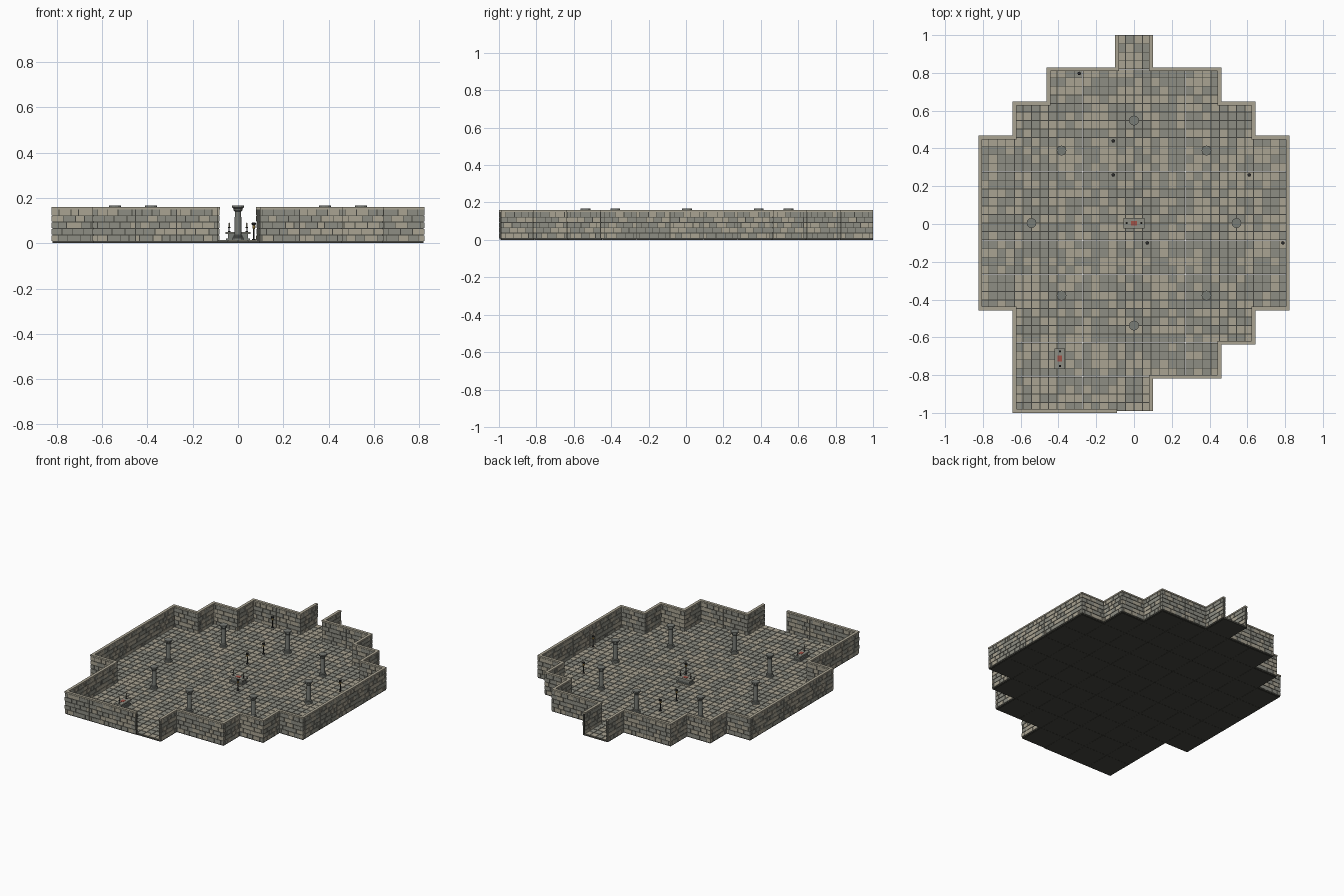
import bpy, bmesh, math, random
from mathutils import Vector

if "Cube" in bpy.data.objects:
    bpy.data.objects.remove(bpy.data.objects["Cube"])

random.seed(4)
H = 0.010                 # half thickness of the walls
T = (2 - H) / 11          # floor grid module
CY = H / 2                # y of the layout centre
FLOOR = 0.014             # top of the floor stones


def material(name, r, g, b):
    m = bpy.data.materials.new(name)
    m.diffuse_color = (r, g, b, 1)
    m.use_nodes = True
    m.node_tree.nodes["Principled BSDF"].inputs["Base Color"].default_value = m.diffuse_color
    return m


GREY = material("grey_stone", 0.27, 0.27, 0.23)
LIGHT = material("light_stone", 0.40, 0.37, 0.29)
MORTAR = material("mortar", 0.06, 0.06, 0.05)
PILLAR = material("pillar_stone", 0.19, 0.20, 0.18)
RED = material("red_cloth", 0.35, 0.08, 0.06)
IRON = material("iron", 0.025, 0.025, 0.025)
GOLD = material("brass", 0.55, 0.36, 0.10)
WAX = material("wax", 0.6, 0.55, 0.42)


class Part:
    """Collects boxes and turned shapes into one mesh object."""

    def __init__(self, name, *mats):
        self.name, self.mats, self.bm = name, mats, bmesh.new()

    def box(self, x0, x1, y0, y1, z0, z1, mat=0):
        v = [self.bm.verts.new((x, y, z)) for z in (z0, z1)
             for x, y in ((x0, y0), (x1, y0), (x1, y1), (x0, y1))]
        quads = [(3, 2, 1, 0), (4, 5, 6, 7)]
        quads += [(i, (i + 1) % 4, (i + 1) % 4 + 4, i + 4) for i in range(4)]
        for q in quads:
            self.bm.faces.new([v[i] for i in q]).material_index = mat

    def turned(self, cx, cy, profile, n, mat=0):
        rings = [[self.bm.verts.new((cx + r * math.cos(math.tau * i / n),
                                     cy + r * math.sin(math.tau * i / n), z))
                  for i in range(n)] for r, z in profile]
        faces = [rings[0][::-1], rings[-1]]
        for a, b in zip(rings, rings[1:]):
            faces += [(a[i], a[(i + 1) % n], b[(i + 1) % n], b[i]) for i in range(n)]
        for f in faces:
            self.bm.faces.new(f).material_index = mat

    def finish(self):
        me = bpy.data.meshes.new(self.name)
        self.bm.to_mesh(me)
        self.bm.free()
        for m in self.mats:
            me.materials.append(m)
        ob = bpy.data.objects.new(self.name, me)
        bpy.context.collection.objects.link(ob)


# Floor: first and last grid cell of every row
rows = {5: (0, 0), 4: (-2, 2), 3: (-3, 3), -3: (-3, 3), -4: (-3, 2), -5: (-3, 0)}
rows.update({j: (-4, 4) for j in range(-2, 3)})
slabs = Part("floor_slabs", MORTAR)
stones = Part("floor_stones", GREY, LIGHT)
for j, (a, b) in rows.items():
    for i in range(a, b + 1):
        x, y, g = (i - .5) * T, (j - .5) * T + CY, 0.0006
        slabs.box(x + g, x + T - g, y + g, y + T - g, 0, 0.010)
        q, g = T / 4, 0.002
        for k in range(16):
            sx, sy = x + (k % 4) * q, y + (k // 4) * q
            stones.box(sx + g, sx + q - g, sy + g, sy + q - g, 0.009,
                       FLOOR - random.uniform(0, .001), random.random() < .45)
slabs.finish()
stones.finish()

# Walls: two open chains of corners in grid units, west and east
west = [(-.5, 5.5), (-.5, 4.5), (-2.5, 4.5), (-2.5, 3.5), (-3.5, 3.5), (-3.5, 2.5),
        (-4.5, 2.5), (-4.5, -2.5), (-3.5, -2.5), (-3.5, -5.5), (-.5, -5.5)]
east = [(-x, y) for x, y in west[:8]] + [
    (3.5, -2.5), (3.5, -3.5), (2.5, -3.5), (2.5, -4.5), (.5, -4.5), (.5, -5.5)]
core = Part("wall_core", MORTAR)
caps = Part("wall_caps", LIGHT)
bricks = Part("wall_bricks", GREY, LIGHT)
COURSES, Z0, Z1 = 5, 0.008, 0.150


def wall_box(part, horizontal, a, b, mid, half, z0, z1, mat=0):
    if horizontal:
        part.box(a, b, mid - half, mid + half, z0, z1, mat)
    else:
        part.box(mid - half, mid + half, a, b, z0, z1, mat)


for chain in (west, east):
    for s, (p, q) in enumerate(zip(chain, chain[1:])):
        hor = p[1] == q[1]
        ax, off = (0, 0) if hor else (1, CY)
        mid = p[1] * T + CY if hor else p[0] * T
        grow = H if hor else -H
        ends = sorted([(p[ax], s > 0), (q[ax], s < len(chain) - 2)])
        lo = ends[0][0] * T + off - grow * ends[0][1]
        hi = ends[1][0] * T + off + grow * ends[1][1]
        inset = 0.004
        wall_box(core, hor, lo + inset * (hor and ends[0][1]) - H * (not hor and ends[0][1]),
                 hi - inset * (hor and ends[1][1]) + H * (not hor and ends[1][1]),
                 mid, H - inset, 0.002, Z1)
        wall_box(caps, hor, lo, hi, mid, H, Z1, 0.160)
        # running courses, broken at every grid line
        cuts = [lo] + [(ends[0][0] + k) * T + off
                       for k in range(1, round(ends[1][0] - ends[0][0]))] + [hi]
        step = (Z1 - Z0) / COURSES
        for c in range(COURSES):
            z = Z0 + c * step
            for u, v in zip(cuts, cuts[1:]):
                fr = (0, .25, .5, .75, 1) if c % 2 else (0, .13, .38, .63, .88, 1)
                fr = [f + (random.uniform(-.05, .05) if 0 < f < 1 else 0) for f in fr]
                for f0, f1 in zip(fr, fr[1:]):
                    wall_box(bricks, hor, u + (v - u) * f0 + .0015, u + (v - u) * f1 - .0015,
                             mid, H - random.uniform(0, .0018),
                             z + .002, z + step - .002, random.random() < .4)
for part in (core, caps, bricks):
    part.finish()

# Ring of eight pillars
for k in range(8):
    a = math.tau * k / 8
    p = Part(f"pillar_{k + 1}", PILLAR)
    p.turned(3 * T * math.cos(a), 3 * T * math.sin(a) + CY,
             [(.025, .010), (.025, .024), (.020, .027), (.020, .033), (.0155, .037),
              (.014, .140), (.019, .146), (.019, .153), (.026, .158), (.026, .167)], 12)
    p.finish()

# Altars: plinth, block, table slab, red cloth and two candlesticks
for name, cx, cy, turn in (("centre_altar", 0, CY, False), ("side_altar", -.392, -.713, True)):
    p = Part(name, PILLAR, GREY, RED, WAX, IRON)

    def block(hx, hy, z0, z1, mat):
        if turn:
            hx, hy = hy, hx
        p.box(cx - hx, cx + hx, cy - hy, cy + hy, z0, z1, mat)

    block(.052, .027, .010, .022, 0)
    block(.044, .021, .022, .040, 0)
    block(.055, .028, .040, .050, 1)
    block(.016, .012, .050, .0515, 2)
    for side in (-.039, .039):
        x, y = (cx, cy + side) if turn else (cx + side, cy)
        p.turned(x, y, [(.006, .050), (.006, .053), (.002, .055), (.002, .066),
                        (.006, .069), (.006, .071)], 8, 4)
        p.turned(x, y, [(.0028, .071), (.0028, .088), (.001, .091)], 8, 3)
    p.finish()

# Standing torches: iron foot and pole, brass collar, iron bowl
spots = [(-.29, .797), (-.11, .44), (-.11, .26), (.61, .26), (.07, -.10), (.788, -.10)]
for k, (x, y) in enumerate(spots):
    p = Part(f"torch_stand_{k + 1}", IRON, GOLD)
    p.turned(x, y, [(.009, .010), (.009, .017), (.003, .020), (.003, .070)], 8)
    p.turned(x, y, [(.004, .064), (.007, .069), (.007, .078)], 8, 1)
    p.turned(x, y, [(.005, .078), (.0095, .084), (.0095, .090), (.004, .092)], 8)
    p.finish()
